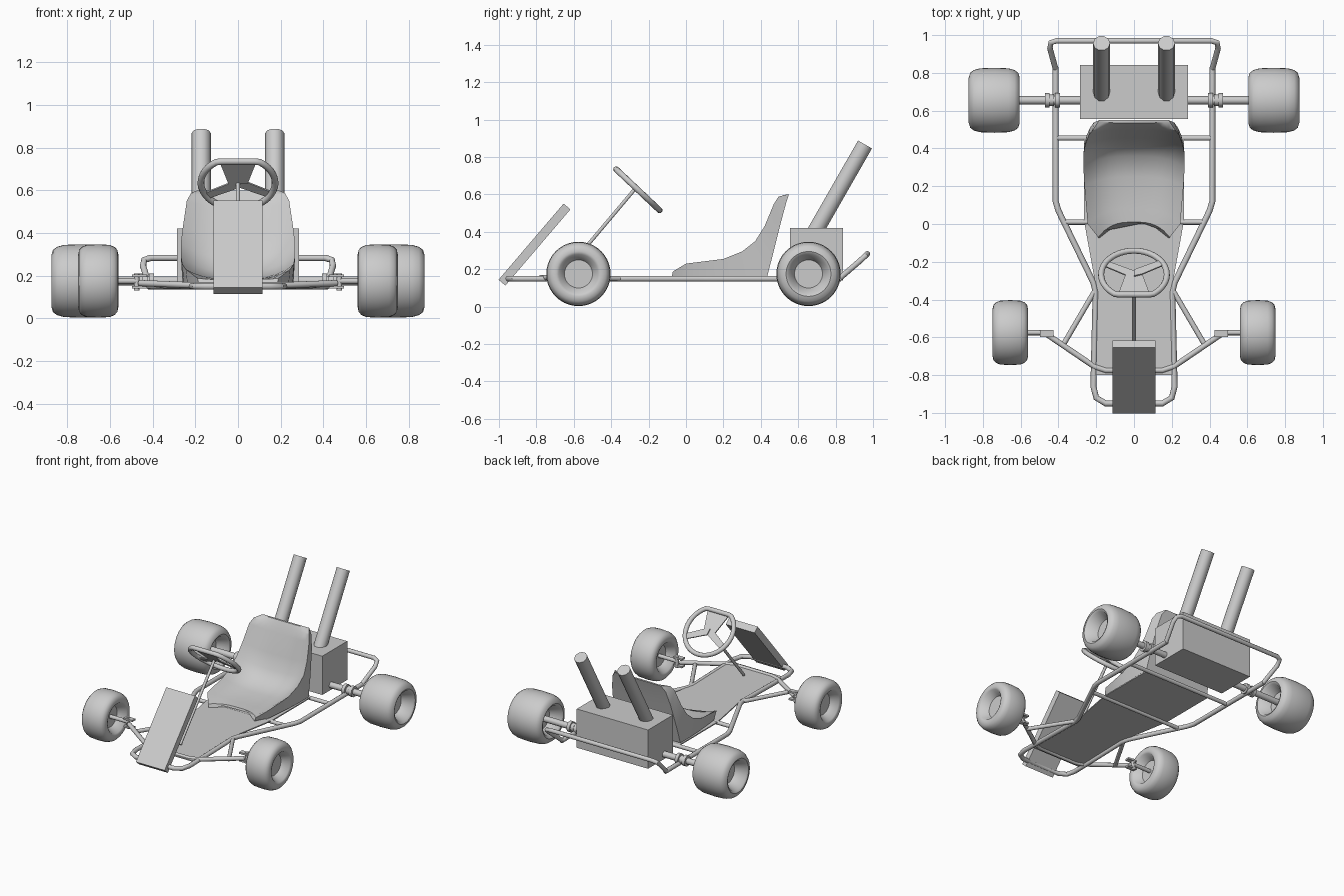
import bpy, bmesh
from math import sin, cos, pi, radians, sqrt
from mathutils import Vector, Matrix

cube = bpy.data.objects.get("Cube")
if cube:
    bpy.data.objects.remove(cube)

GREY = (0.6, 0.6, 0.6, 1)
grey = bpy.data.materials.new("plain grey")
grey.use_nodes = True
grey.diffuse_color = GREY
grey.node_tree.nodes["Principled BSDF"].inputs["Base Color"].default_value = GREY


def finish(obj, smooth=True):
    obj.data.materials.clear()
    obj.data.materials.append(grey)
    bpy.ops.object.select_all(action="DESELECT")
    obj.select_set(True)
    bpy.context.view_layer.objects.active = obj
    if obj.type == "CURVE":
        bpy.ops.object.convert(target="MESH")
        obj = bpy.context.view_layer.objects.active
    if smooth:
        bpy.ops.object.shade_smooth_by_angle(angle=radians(40))
    return obj


def from_bmesh(name, bm, smooth=True):
    bmesh.ops.recalc_face_normals(bm, faces=bm.faces)
    mesh = bpy.data.meshes.new(name)
    bm.to_mesh(mesh)
    bm.free()
    obj = bpy.data.objects.new(name, mesh)
    bpy.context.collection.objects.link(obj)
    return finish(obj, smooth)


def tube(name, points, radius, closed=False):
    curve = bpy.data.curves.new(name, "CURVE")
    curve.dimensions = "3D"
    curve.bevel_depth = radius
    curve.bevel_resolution = 3
    curve.use_fill_caps = True
    spline = curve.splines.new("POLY")
    spline.points.add(len(points) - 1)
    for p, co in zip(spline.points, points):
        p.co = (*co, 1)
    spline.use_cyclic_u = closed
    obj = bpy.data.objects.new(name, curve)
    bpy.context.collection.objects.link(obj)
    return finish(obj)


def box(name, center, size, tilt=0):
    bm = bmesh.new()
    bmesh.ops.create_cube(bm, size=1)
    move = Matrix.Translation(center) @ Matrix.Rotation(tilt, 4, "X")
    bmesh.ops.transform(bm, verts=bm.verts, matrix=move @ Matrix.Diagonal((*size, 1)))
    return from_bmesh(name, bm, False)


def plate(name, outline, depth):
    bm = bmesh.new()
    face = bm.faces.new([bm.verts.new(p) for p in outline])
    face.normal_update()
    shift = face.normal * depth
    out = bmesh.ops.extrude_face_region(bm, geom=[face])
    verts = [g for g in out["geom"] if isinstance(g, bmesh.types.BMVert)]
    bmesh.ops.translate(bm, verts=verts, vec=shift)
    # the starting face is kept as the other side of the plate
    return from_bmesh(name, bm, False)


def mirrored(points):
    return points + [(-x, y, z) for x, y, z in reversed(points)]


def flip(points, side):
    return [(side * x, y, z) for x, y, z in points]


def wheel(name, side, x_in, x_out, y):
    # tyre, rim lip and hub dish on both faces as one lathed section
    w = x_out - x_in
    profile = [(0.3, 0), (0.3, 0.075), (0.03, 0.105), (0, 0.12), (0.03, 0.146),
               (0.1, 0.16), (0.22, 0.169), (0.5, 0.172), (0.78, 0.169), (0.9, 0.16),
               (0.97, 0.146), (1, 0.12), (0.97, 0.105), (0.7, 0.075), (0.7, 0)]
    bm = bmesh.new()
    verts = [bm.verts.new((side * (x_in + t * w), y, 0.175 + r)) for t, r in profile]
    edges = [bm.edges.new(pair) for pair in zip(verts, verts[1:])]
    bmesh.ops.spin(bm, geom=verts + edges, cent=(0, y, 0.175), axis=(1, 0, 0),
                   angle=2 * pi, steps=40)
    bmesh.ops.remove_doubles(bm, verts=bm.verts, dist=0.0005)
    return from_bmesh(name, bm)


# Chassis rails, bumper and floor
Z = 0.15
tube("main_frame", mirrored([
    (0.415, 0.83, Z), (0.415, 0.12, Z), (0.4, 0.07, Z), (0.215, -0.31, Z),
    (0.203, -0.36, Z), (0.215, -0.86, Z), (0.2, -0.92, Z), (0.15, -0.95, Z)]), 0.016)
tube("rear_bumper", mirrored([
    (0.415, 0.82, Z), (0.445, 0.93, 0.245), (0.44, 0.96, 0.273), (0.41, 0.97, 0.283)]), 0.015)
for name, y, x in (("front_cross_bar", 0.01, 0.37), ("rear_cross_bar", 0.455, 0.415)):
    tube(name, [(-x, y, Z), (x, y, Z)], 0.014)
plate("floor_pan", mirrored([(0.265, 0.455, 0.16), (0.265, 0.02, 0.16), (0.2, -0.34, 0.16),
                             (0.213, -0.8, 0.16)]), 0.008)
tube("front_axle_beam", mirrored([
    (0.46, -0.585, 0.165), (0.21, -0.755, 0.155), (0.15, -0.775, 0.155)]), 0.015)

# Wheels, spindles, braces and bearings on each side
for side, label in ((1, "left"), (-1, "right")):
    wheel(label + "_front_wheel", side, 0.56, 0.75, -0.575)
    wheel(label + "_rear_wheel", side, 0.605, 0.875, 0.655)
    tube(label + "_frame_brace", flip([(0.205, -0.35, Z), (0.375, -0.64, 0.155)], side), 0.014)
    tube(label + "_spindle", flip([(0.47, -0.575, 0.175), (0.65, -0.575, 0.175)], side), 0.014)
    tube(label + "_kingpin", flip([(0.475, -0.575, 0.13), (0.475, -0.575, 0.21)], side), 0.013)
    for z in (0.145, 0.2):
        box(label + "_steering_bracket", (side * 0.462, -0.58, z), (0.07, 0.035, 0.012))
    for x in (0.405, 0.435, 0.46):
        r = 0.03 if x == 0.435 else 0.038
        tube(label + "_axle_bearing", flip([(x - 0.012, 0.655, 0.175), (x + 0.012, 0.655, 0.175)], side), r)
tube("rear_axle", [(-0.7, 0.655, 0.175), (0.7, 0.655, 0.175)], 0.022)

# Engine and exhaust stacks
box("engine_block", (0, 0.698, 0.28), (0.57, 0.285, 0.28))
for side, label in ((1, "left"), (-1, "right")):
    x = side * 0.172
    tube(label + "_exhaust_stack", [(x, 0.678, 0.38), (x, 0.957, 0.867)], 0.045)

# Front panel
box("front_panel", (0, -0.81, 0.332), (0.23, 0.535, 0.048), radians(49.5))

# Bucket seat: per station, the (y, z) of centre line, rim and base, then half width
stations = [
    ((0.01, 0.18), (-0.07, 0.188), (-0.075, 0.165), 0.19),
    ((0.08, 0.183), (0, 0.23), (0.02, 0.165), 0.245),
    ((0.25, 0.188), (0.2, 0.255), (0.2, 0.165), 0.262),
    ((0.36, 0.22), (0.3, 0.295), (0.32, 0.165), 0.268),
    ((0.42, 0.29), (0.37, 0.35), (0.435, 0.165), 0.268),
    ((0.455, 0.39), (0.42, 0.43), (0.47, 0.3), 0.258),
    ((0.5, 0.52), (0.47, 0.55), (0.51, 0.46), 0.24),
    ((0.52, 0.57), (0.495, 0.588), (0.537, 0.56), 0.22),
    ((0.535, 0.6), (0.54, 0.6), (0.55, 0.6), 0.19)]
bm = bmesh.new()
rings = []
STEPS = 12
for i, (mid, rim, base, w) in enumerate(stations):
    mid, rim, base = Vector(mid), Vector(rim), Vector(base)
    ring = []
    for k in range(STEPS + 1):
        u = 2 * k / STEPS - 1
        p = mid.lerp(rim, abs(u) ** 3)
        ring.append(bm.verts.new((u * w, p.x, p.y)))
    under = mid.x if i == 0 else base.x
    for u, y in ((0.97, base.x), (0.4, under), (-0.4, under), (-0.97, base.x)):
        ring.append(bm.verts.new((u * w, y, base.y)))
    rings.append(ring)
for a, b in zip(rings, rings[1:]):
    for k in range(len(a)):
        n = (k + 1) % len(a)
        bm.faces.new((a[k], a[n], b[n], b[k]))
bm.faces.new(rings[0])
bm.faces.new(rings[-1])
from_bmesh("bucket_seat", bm)

# Steering wheel with flattened front edge, laid out in its own tilted plane
HUB = Vector((0, -0.268, 0.635))
UP = Vector((0, -0.728, 0.687))


def on_wheel(x, v):
    return HUB + Vector((x, 0, 0)) + UP * v


R, FLAT = 0.174, 0.145
tube("steering_rim", [on_wheel(R * sin(a), min(R * cos(a), FLAT))
                      for a in (2 * pi * k / 40 for k in range(40))], 0.016, True)
plate("steering_front_spoke", [on_wheel(x, v) for x, v in (
    (-0.085, FLAT), (-0.045, 0), (0.045, 0), (0.085, FLAT))], 0.008)
for side, label in ((1, "left"), (-1, "right")):
    plate(label + "_steering_spoke", [on_wheel(side * x, v) for x, v in (
        (0, 0.015), (0.045, 0), (0.158, -0.065), (0.14, -0.1), (0, -0.03))], 0.008)
tube("steering_column", [HUB, (0, -0.66, 0.17)], 0.01)
